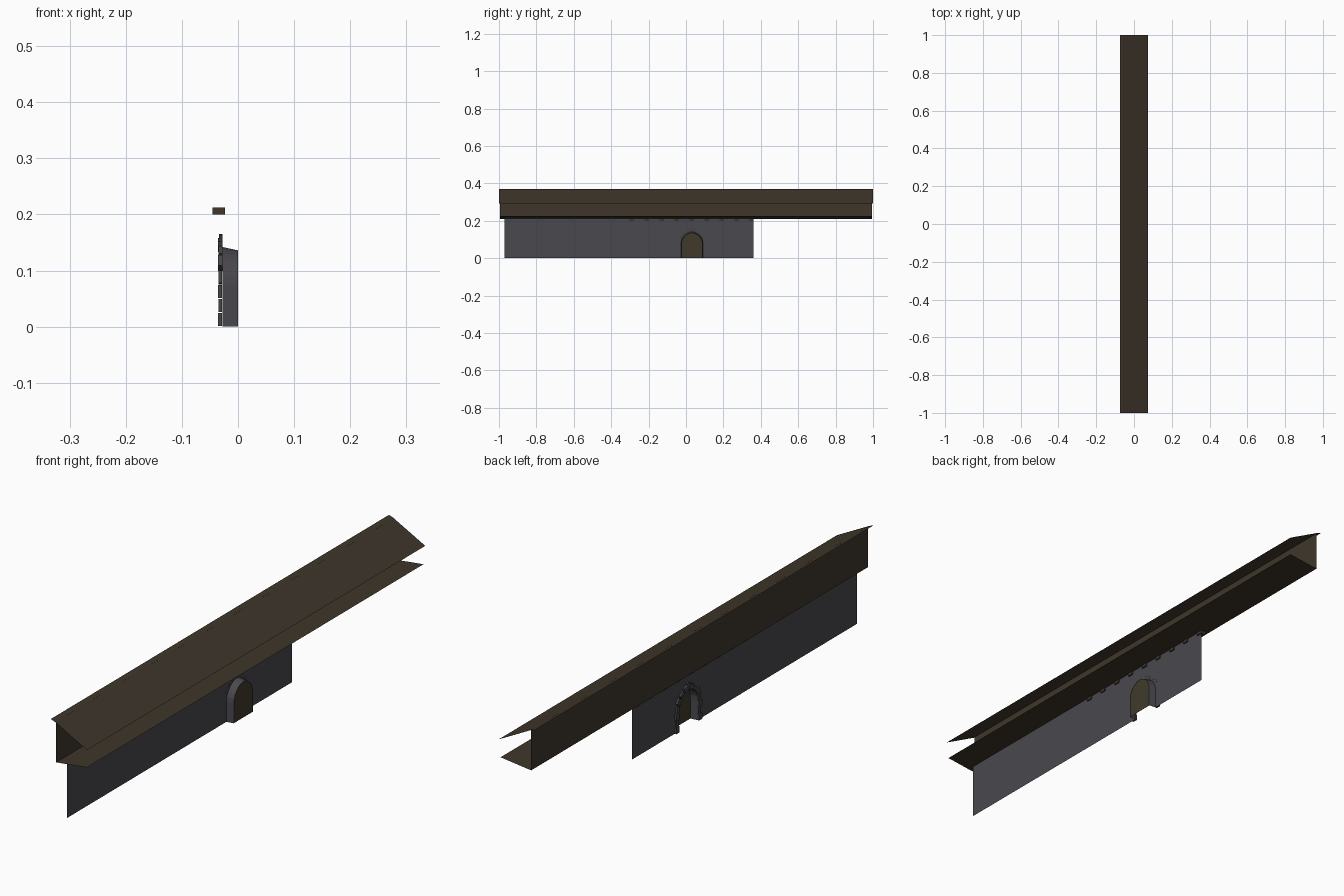
import bpy, math

if "Cube" in bpy.data.objects:
    bpy.data.objects.remove(bpy.data.objects["Cube"])

def material(name, rgb):
    m = bpy.data.materials.new(name)
    m.diffuse_color = (*rgb, 1)
    m.use_nodes = True
    m.node_tree.nodes["Principled BSDF"].inputs["Base Color"].default_value = m.diffuse_color
    return m

ROOF = material("dark_brown_wood", (0.050, 0.037, 0.024))
DOOR = material("olive_brown_door", (0.052, 0.042, 0.024))
WALL = material("grey_plaster", (0.068, 0.065, 0.076))
STONE = material("grey_stone", (0.060, 0.060, 0.066))

def make(name, verts, faces, mat):
    me = bpy.data.meshes.new(name)
    me.from_pydata(verts, [], faces)
    me.validate()
    me.materials.append(mat)
    ob = bpy.data.objects.new(name, me)
    bpy.context.collection.objects.link(ob)
    return ob

def sheet(name, profile, half, mat):
    """Extrude an open x-z profile along y."""
    verts = [(x, s * half, z) for x, z in profile for s in (-1, 1)]
    faces = [(2*i, 2*i + 2, 2*i + 3, 2*i + 1) for i in range(len(profile) - 1)]
    return make(name, verts, faces, mat)

def prism(name, outline, x0, x1, mat):
    """Solid from a y-z outline between two x positions."""
    n = len(outline)
    verts = [(x, y, z) for x in (x0, x1) for y, z in outline]
    faces = [tuple(reversed(range(n))), tuple(range(n, 2*n))]
    faces += [(i, (i+1) % n, n + (i+1) % n, n + i) for i in range(n)]
    return make(name, verts, faces, mat)

MID = 0.032      # door centre along y
SPRING = 0.075   # height where the arch starts
WALL_X = -0.028

def half_arch(w, h, steps=6):
    """Right half of a pointed arch, from spring to tip (offsets from centre)."""
    r = h - SPRING
    R = (w*w + r*r) / (2*w)
    top = math.asin(min(1, r / R))
    return [(w - R + R*math.cos(top*i/steps), SPRING + R*math.sin(top*i/steps))
            for i in range(steps + 1)]

def arch(w, h):
    right = [(w, 0)] + half_arch(w, h)
    left = [(-y, z) for y, z in reversed(right[:-1])]
    return [(MID + y, z) for y, z in right + left]

# Roof slope with a narrow cap strip, and the gallery back and floor below it
sheet("roof", [(-0.075, 0.369), (-0.060, 0.364), (0.075, 0.293)], 1.0, ROOF)
sheet("gallery_back_and_floor",
      [(-0.056, 0.362), (-0.056, 0.210), (0.071, 0.225)], 0.995, ROOF)

# Wall with arched opening
opening, inner = arch(0.060, 0.142), arch(0.056, 0.136)
outline = [(-0.97, 0), (-0.97, 0.213), (0.36, 0.213), (0.36, 0)] + opening
make("wall", [(WALL_X, y, z) for y, z in outline],
     [tuple(reversed(range(len(outline))))], WALL)

# Tapering door reveal
n = len(opening)
make("door_reveal",
     [(WALL_X, y, z) for y, z in opening] + [(0, y, z) for y, z in inner],
     [(i, i + 1, n + i + 1, n + i) for i in range(n - 1)], WALL)

# Two door leaves
tip = n // 2
for side, pts in (("right", inner[:tip + 1]), ("left", inner[tip:])):
    pts = pts + [(MID, 0)]
    make(side + "_door_leaf", [(-0.001, y, z) for y, z in pts],
         [tuple(range(len(pts)))], DOOR)

# Stones round the arch, alternating long and short
curve = half_arch(0.060, 0.142, 4)
path = [(0.060, SPRING * i / 3) for i in range(3)] + curve
for s in (-1, 1):
    for i in range(len(path) - 1):
        (y0, z0), (y1, z1) = path[i], path[i + 1]
        length = math.hypot(y1 - y0, z1 - z0)
        dy, dz = (y1 - y0) / length, (z1 - z0) / length
        wide = 0.017 if i % 2 == 0 else 0.012
        a, b = 0.001, length - 0.001
        quad = [(y0 + dy*t + dz*k, z0 + dz*t - dy*k)
                for t, k in ((a, -0.002), (a, wide), (b, wide), (b, -0.002))]
        front = -0.036 if i % 2 == 0 else -0.0345
        back = -0.0285 if i < 4 else -0.0275
        prism("arch_stone", [(MID + s*y, z) for y, z in quad][::s],
              front, back, STONE)

# Keystone
prism("keystone", [(MID, 0.140), (MID + 0.008, 0.163), (MID, 0.165),
                   (MID - 0.008, 0.163)], -0.034, -0.0275, STONE)

# Beam ends under the gallery floor
for i in range(9):
    y = -0.29 + i * 0.08
    prism("beam_end", [(y - 0.012, 0.200), (y + 0.012, 0.200),
                       (y + 0.012, 0.212), (y - 0.012, 0.212)],
          -0.045, -0.023, ROOF)
